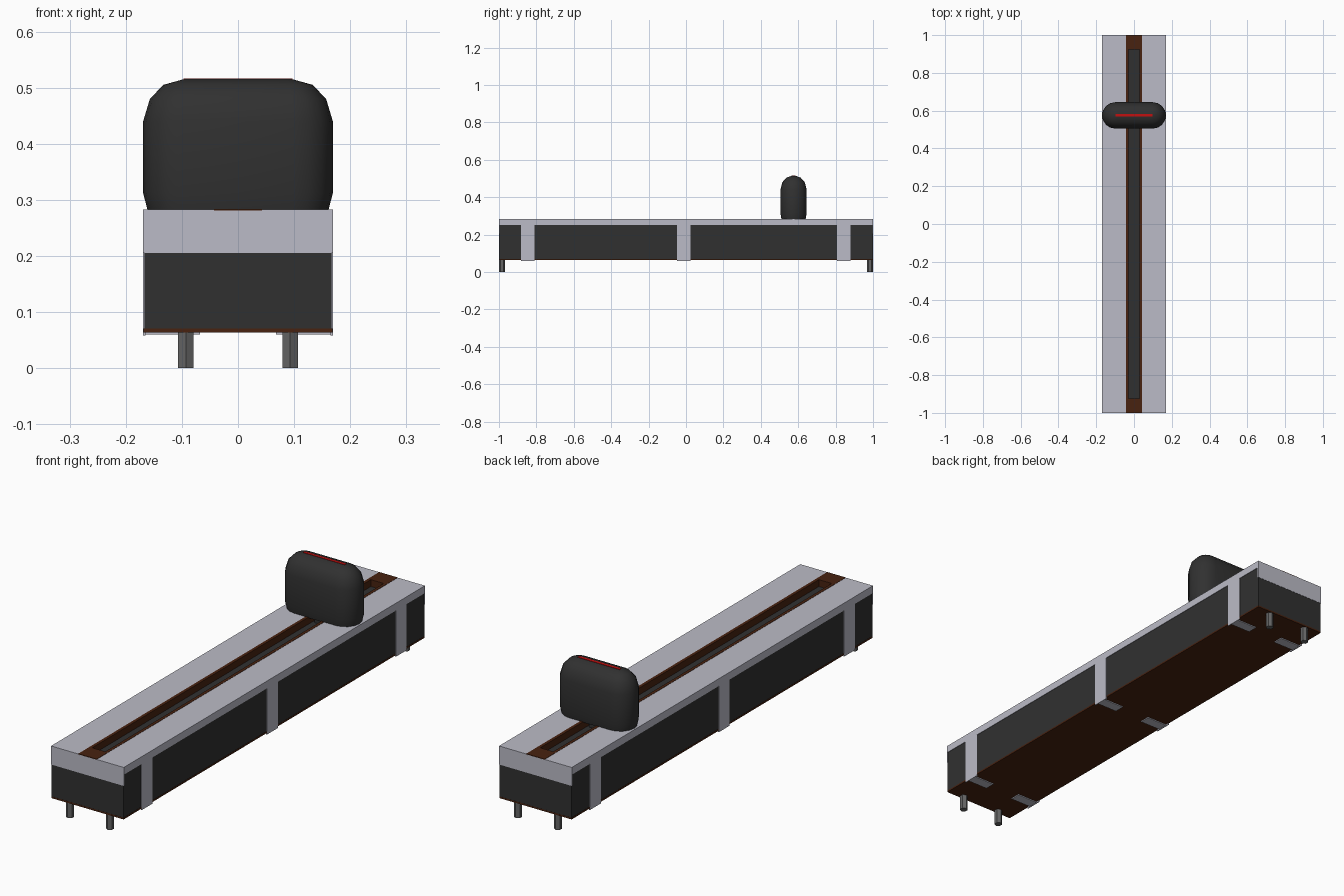
import bpy, bmesh, math

if "Cube" in bpy.data.objects:
    bpy.data.objects.remove(bpy.data.objects["Cube"])


def material(name, rgb):
    m = bpy.data.materials.new(name)
    m.diffuse_color = (*rgb, 1)
    m.use_nodes = True
    m.node_tree.nodes["Principled BSDF"].inputs["Base Color"].default_value = m.diffuse_color
    return m


METAL = material("light metal", (0.50, 0.50, 0.57))
BLACK = material("black plastic", (0.03, 0.03, 0.03))
BROWN = material("brown board", (0.065, 0.016, 0.005))
PIN = material("pin grey", (0.13, 0.13, 0.13))
RED = material("red mark", (0.55, 0.005, 0.005))


def finish(name, bm, mat):
    bmesh.ops.recalc_face_normals(bm, faces=bm.faces)
    mesh = bpy.data.meshes.new(name)
    bm.to_mesh(mesh)
    bm.free()
    mesh.materials.append(mat)
    ob = bpy.data.objects.new(name, mesh)
    bpy.context.collection.objects.link(ob)
    return ob


def boxes(name, mat, spans):
    """One object made of boxes, each given as (x0, x1, y0, y1, z0, z1)."""
    bm = bmesh.new()
    for x0, x1, y0, y1, z0, z1 in spans:
        cube = bmesh.ops.create_cube(bm, size=1)["verts"]
        bmesh.ops.scale(bm, vec=(x1 - x0, y1 - y0, z1 - z0), verts=cube)
        bmesh.ops.translate(bm, vec=((x0 + x1) / 2, (y0 + y1) / 2, (z0 + z1) / 2), verts=cube)
    return finish(name, bm, mat)


def mirror_x(spans):
    return spans + [(-b, -a, *rest) for a, b, *rest in spans]


W = 0.169

# Body housing (its top is the slot floor) and circuit board below
boxes("housing", BLACK, [(-W + .002, W - .002, -.999, .999, .07, .255)])
boxes("bottom_board", BROWN, [(-W + .001, W - .001, -.9995, .9995, .064, .071)])

# Brown slot frame in the top
boxes("slot_frame", BROWN,
      mirror_x([(.03, .043, -.9995, .9995, .25, .284)])
      + [(-.03, .03, -.9995, -.925, .25, .284), (-.03, .03, .925, .9995, .25, .284)])

# Metal cover: top halves, end lips
boxes("cover_top", METAL, mirror_x([(.043, W, -1, 1, .252, .283)]))
boxes("cover_end_lips", METAL, [(-W, W, -1, -.996, .205, .2815), (-W, W, .996, 1, .205, .2815)])

# Side clips folded under the board
clips = []
for y in (-.845, -.013, .843):
    clips.append((W - .004, W, y - .036, y + .036, .058, .26))
    clips.append((.068, W - .003, y - .022, y + .022, .06, .065))
boxes("side_clips", METAL, mirror_x(clips))

# Solder pins
bm = bmesh.new()
for x in (-.093, .093):
    for y in (-.983, .983):
        pin = bmesh.ops.create_cone(bm, cap_ends=True, segments=6, radius1=.016,
                                    radius2=.016, depth=.07)["verts"]
        bmesh.ops.translate(bm, vec=(x, y, .035), verts=pin)
finish("pins", bm, PIN)

# Slider knob: stacked stadium outlines (half width, half depth, height)
KY = .575
LEVELS = [(.161, .064, .281), (.169, .07, .312), (.169, .07, .44),
          (.157, .060, .480), (.133, .038, .505), (.097, .010, .515)]
bm = bmesh.new()
rings = []
for hx, hy, z in LEVELS:
    ring = []
    for side in (0, 1):
        for i in range(9):
            a = -math.pi / 2 + math.pi * (i / 8 + side)
            flat = (hx - hy) * (1 if side == 0 else -1)
            ring.append(bm.verts.new((flat + hy * math.cos(a), KY + hy * math.sin(a), z)))
    rings.append(ring)
for low, high in zip(rings, rings[1:]):
    n = len(low)
    for i in range(n):
        j = (i + 1) % n
        bm.faces.new((low[i], low[j], high[j], high[i]))
bm.faces.new(rings[0][::-1])
bm.faces.new(rings[-1])
knob = finish("knob", bm, BLACK)
bpy.context.view_layer.objects.active = knob
knob.select_set(True)
bpy.ops.object.shade_smooth_by_angle(angle=math.radians(50))

# Stem joining knob to slot, and the red pointer line
boxes("knob_stem", BLACK, [(-.02, .02, KY - .04, KY + .04, .25, .285)])
boxes("knob_mark", RED, [(-.097, .097, KY - .005, KY + .007, .512, .5165)])
